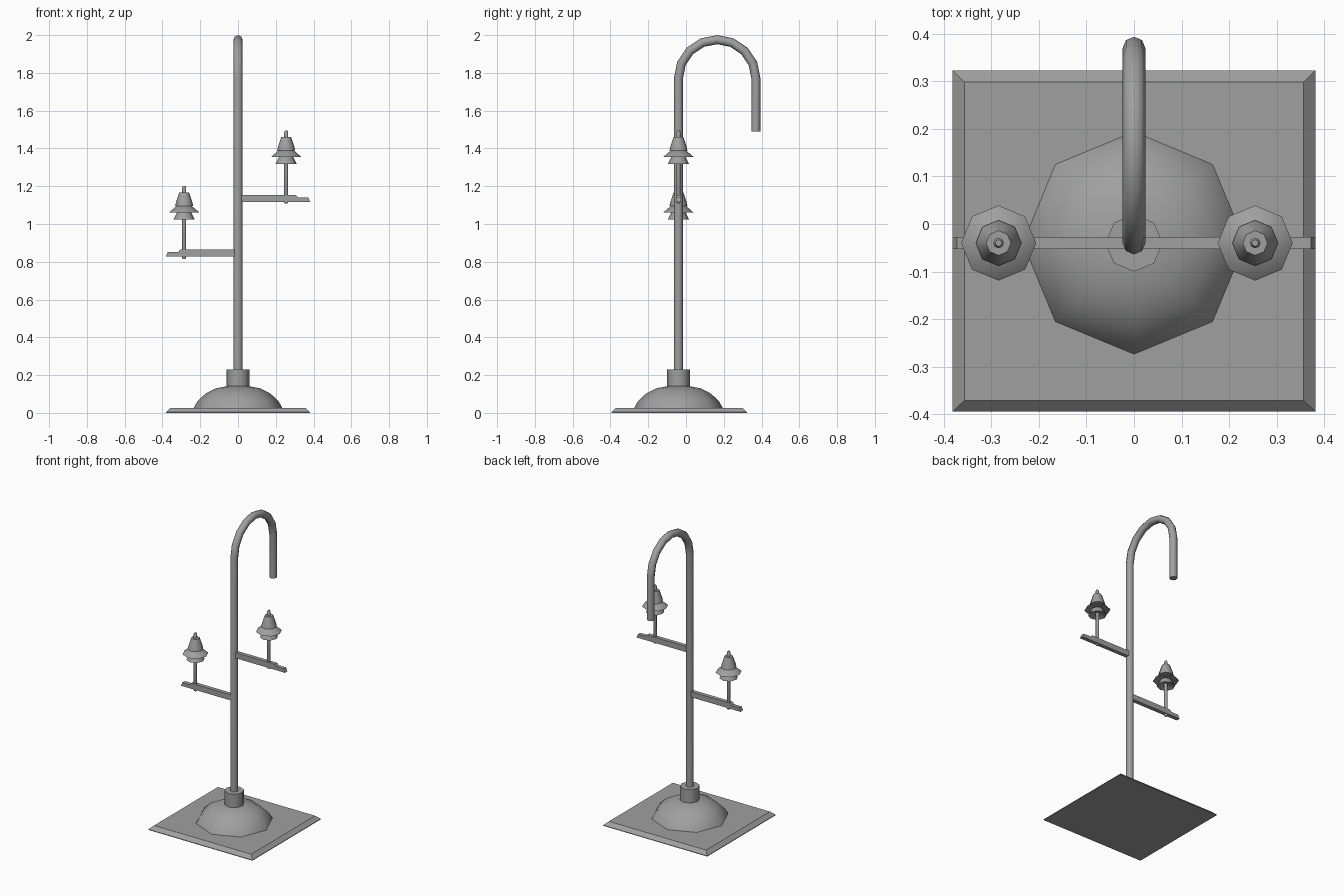
import bpy, bmesh, math
from mathutils import Vector

cube = bpy.data.objects.get("Cube")
if cube:
    bpy.data.objects.remove(cube, do_unlink=True)

POLE_Y = -0.04

metal = bpy.data.materials.new("grey_metal")
metal.use_nodes = True
metal.diffuse_color = (0.35, 0.35, 0.35, 1)
metal.node_tree.nodes["Principled BSDF"].inputs["Base Color"].default_value = (0.35, 0.35, 0.35, 1)


def finish(name, bm, smooth=None):
    """Turn a bmesh into a named object, smooth up to the given angle."""
    bmesh.ops.recalc_face_normals(bm, faces=bm.faces)
    mesh = bpy.data.meshes.new(name)
    bm.to_mesh(mesh)
    bm.free()
    mesh.materials.append(metal)
    if smooth:
        mesh.shade_smooth()
        mesh.set_sharp_from_angle(angle=math.radians(smooth))
    obj = bpy.data.objects.new(name, mesh)
    bpy.context.collection.objects.link(obj)
    return obj


def bridge(bm, rings):
    """Skin a list of equal rings and cap both ends."""
    for a, b in zip(rings, rings[1:]):
        for i in range(len(a)):
            j = (i + 1) % len(a)
            bm.faces.new((a[i], a[j], b[j], b[i]))
    bm.faces.new(rings[0])
    bm.faces.new(rings[-1])


def lathe(name, profile, x=0, z=0, sides=8):
    """Revolve (radius, height) points about a vertical axis on the pole line."""
    bm = bmesh.new()
    turns = [math.tau * i / sides for i in range(sides)]
    bridge(bm, [[bm.verts.new((x + r * math.cos(t), POLE_Y + r * math.sin(t), z + h))
                 for t in turns] for r, h in profile])
    return finish(name, bm, 50)


def tube(name, path, radius, sides=8):
    """Sweep a ring along a path lying in the YZ plane."""
    bm = bmesh.new()
    rings = []
    for i, p in enumerate(path):
        tangent = (path[min(i + 1, len(path) - 1)] - path[max(i - 1, 0)]).normalized()
        side = Vector((1, 0, 0))
        up = tangent.cross(side)
        rings.append([bm.verts.new(p + radius * (side * math.cos(math.tau * k / sides)
                                                 + up * math.sin(math.tau * k / sides)))
                      for k in range(sides)])
    bridge(bm, rings)
    return finish(name, bm, 50)


# Square base plate with a sloping rim
bm = bmesh.new()
bridge(bm, [[bm.verts.new((sx * hx, -0.036 + sy * hy, z))
             for sx, sy in ((-1, -1), (1, -1), (1, 1), (-1, 1))]
            for hx, hy, z in ((0.382, 0.359, 0), (0.382, 0.359, 0.004), (0.357, 0.335, 0.027))])
finish("base_plate", bm)

# Dome and collar
lathe("base_dome", [(0.235, 0.025), (0.215, 0.062), (0.172, 0.102), (0.118, 0.13), (0.05, 0.143)])
lathe("pole_collar", [(0.06, 0.13), (0.06, 0.23)])

# Pole bending over into a hook
bend = 0.205
path = [Vector((0, POLE_Y, 0.14))]
for i in range(9):
    a = math.pi * (1 - i / 8)
    path.append(Vector((0, POLE_Y + bend + bend * math.cos(a), 1.771 + bend * math.sin(a))))
path.append(Vector((0, POLE_Y + 2 * bend, 1.49)))
tube("hooked_pole", path, 0.024)


def arm(name, side, z):
    """Flat bar with a thinner, slanted tip."""
    outline = [(0.015, 0), (0.382, 0), (0.372, 0.024), (0.318, 0.024), (0.306, 0.037), (0.015, 0.037)]
    bm = bmesh.new()
    bridge(bm, [[bm.verts.new((side * x, POLE_Y + y, z + h)) for x, h in outline]
                for y in (-0.013, 0.013)])
    finish(name, bm)


def insulator(prefix, x, z):
    """Pin, two flared skirts, bell and top stub."""
    lathe(prefix + "_pin", [(0.007, 0), (0.011, 0.008), (0.011, 0.25)], x, z)
    lathe(prefix + "_lower_skirt", [(0.022, 0.225), (0.056, 0.21), (0.036, 0.25)], x, z)
    lathe(prefix + "_upper_skirt", [(0.03, 0.258), (0.079, 0.248), (0.036, 0.285)], x, z)
    lathe(prefix + "_bell", [(0.048, 0.281), (0.042, 0.305), (0.026, 0.353)], x, z)
    lathe(prefix + "_top_stub", [(0.011, 0.34), (0.011, 0.378), (0.007, 0.386)], x, z)


# Two arms at different heights, each carrying an insulator
arm("left_arm", 1, 1.117)
insulator("left_insulator", 0.255, 1.108)
arm("right_arm", -1, 0.827)
insulator("right_insulator", -0.285, 0.814)
